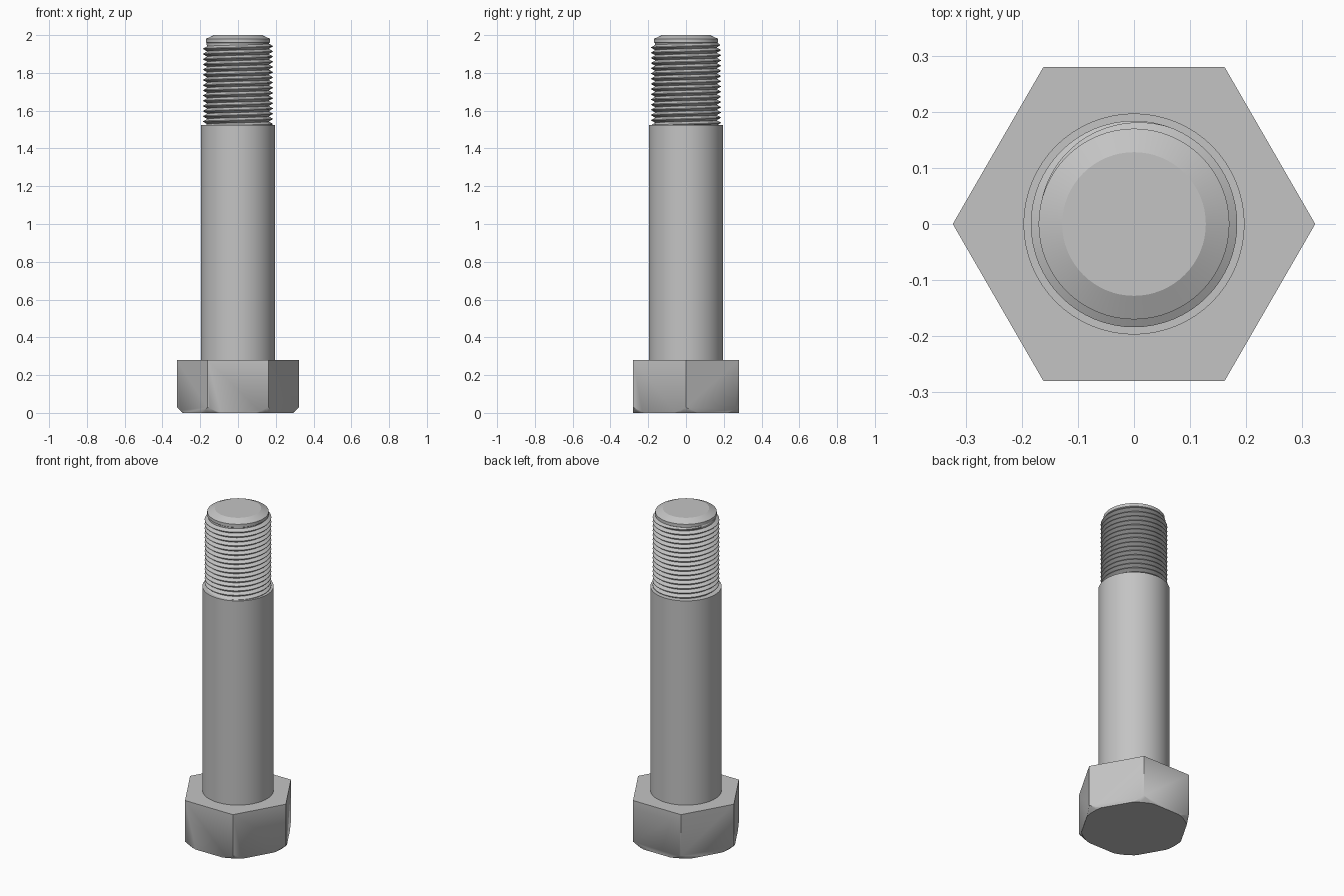
import bpy, bmesh, math

SEG = 64
cube = bpy.data.objects.get("Cube")
if cube:
    bpy.data.objects.remove(cube, do_unlink=True)

steel = bpy.data.materials.new("steel_grey")
steel.use_nodes = True
STEEL = (0.55, 0.55, 0.55, 1)
steel.diffuse_color = STEEL
steel.node_tree.nodes["Principled BSDF"].inputs["Base Color"].default_value = STEEL


def finish(name, bm, angle=20):
    """Turn a bmesh into a named, shaded object."""
    bmesh.ops.recalc_face_normals(bm, faces=bm.faces)
    mesh = bpy.data.meshes.new(name)
    bm.to_mesh(mesh)
    bm.free()
    mesh.materials.append(steel)
    ob = bpy.data.objects.new(name, mesh)
    bpy.context.collection.objects.link(ob)
    bpy.ops.object.select_all(action='DESELECT')
    ob.select_set(True)
    bpy.context.view_layer.objects.active = ob
    bpy.ops.object.shade_smooth_by_angle(angle=math.radians(angle))
    return ob


def lathe(name, profile, seg=SEG):
    """Stack rings of (radius, z) and cap both ends."""
    bm = bmesh.new()
    rings = [[bm.verts.new((r * math.cos(2 * math.pi * i / seg),
                            r * math.sin(2 * math.pi * i / seg), z))
              for i in range(seg)] for r, z in profile]
    for a, b in zip(rings, rings[1:]):
        for i in range(seg):
            j = (i + 1) % seg
            bm.faces.new((a[i], a[j], b[j], b[i]))
    bm.faces.new(rings[0])
    bm.faces.new(rings[-1])
    return finish(name, bm)


# Hexagonal head, its lower corners trimmed by a cone
head = lathe("hex_head", [(0.323, 0), (0.323, 0.28)], 6)
cutter = lathe("chamfer_cutter", [(0.294, 0), (0.334, 0.04), (0.334, 0.4)])
cutter.hide_render = True
trim = head.modifiers.new("corner_chamfer", 'BOOLEAN')
trim.operation = 'INTERSECT'
trim.solver = 'EXACT'
trim.object = cutter
bpy.context.view_layer.objects.active = head
bpy.ops.object.modifier_apply(modifier=trim.name)
bpy.data.objects.remove(cutter, do_unlink=True)

# Plain shank
lathe("shank", [(0.197, 0.27), (0.197, 1.525)])

# Threaded core with a bevelled tip
lathe("threaded_core", [(0.164, 1.5), (0.164, 1.957), (0.17, 1.961),
                        (0.17, 1.98), (0.128, 2.0)])

# Right-handed thread ridge, fading out at its upper end
PITCH, ROOT, CREST = 0.0275, 0.163, 0.184
START, TURNS = 1.515, 16.1
bm = bmesh.new()
steps = int(TURNS * SEG)
previous = None
for i in range(steps + 1):
    a = math.pi + 2 * math.pi * i / SEG
    z = START + PITCH * i / SEG
    fade = min(1, (steps - i) / (SEG * 0.4))
    tip = ROOT + (CREST - ROOT) * fade
    section = [(ROOT, -0.5), (tip, -0.06), (tip, 0.06), (ROOT, 0.5)]
    row = [bm.verts.new((r * math.cos(a), r * math.sin(a), z + h * PITCH))
           for r, h in section]
    if previous:
        for k in range(len(section) - 1):
            bm.faces.new((previous[k], row[k], row[k + 1], previous[k + 1]))
    previous = row
finish("thread", bm)
